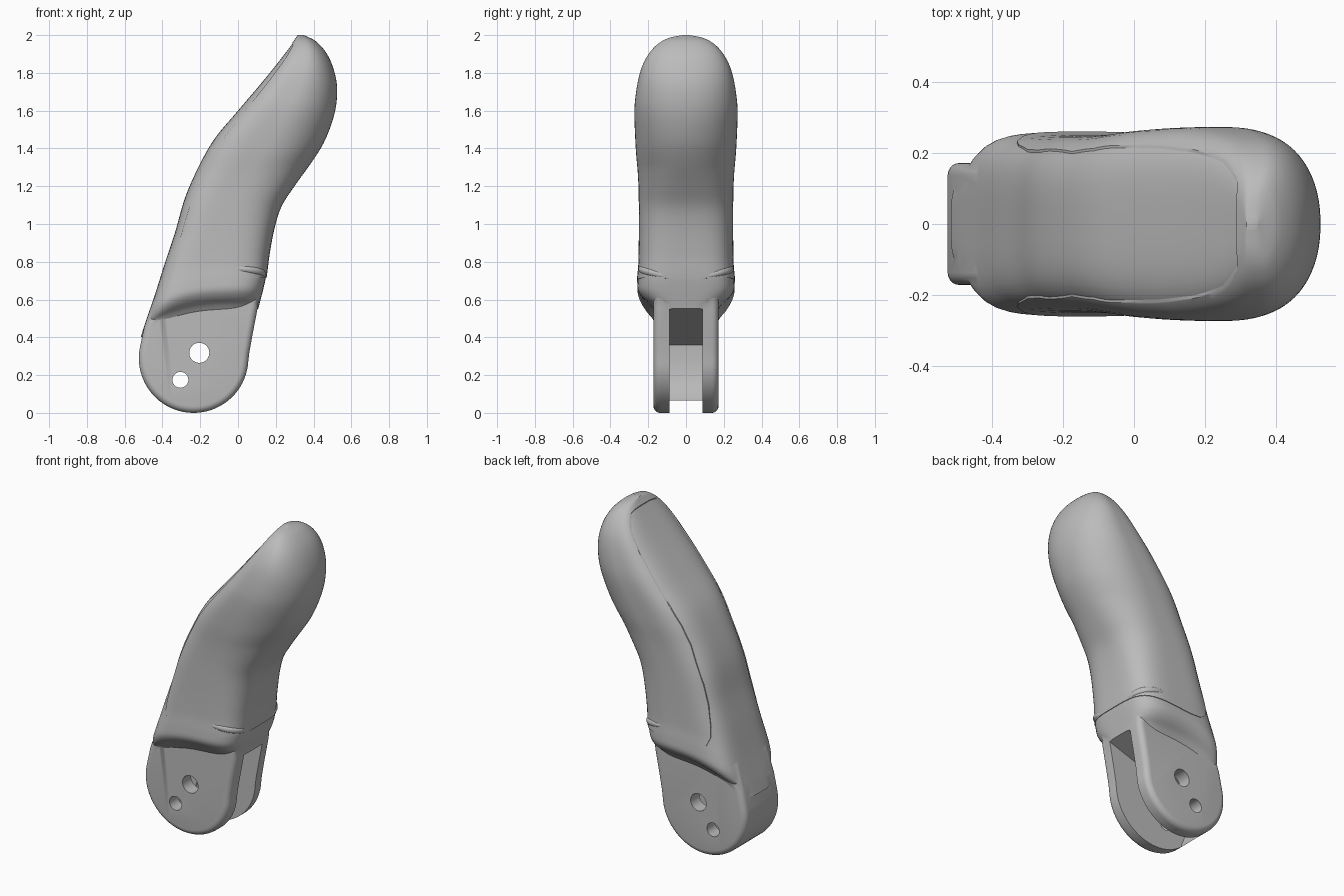
import bpy, bmesh, math

if "Cube" in bpy.data.objects:
    bpy.data.objects.remove(bpy.data.objects["Cube"], do_unlink=True)

grey = bpy.data.materials.new("satin_grey")
grey.use_nodes = True
grey.diffuse_color = (0.5, 0.5, 0.5, 1)
grey.node_tree.nodes["Principled BSDF"].inputs["Base Color"].default_value = (0.5, 0.5, 0.5, 1)

# Handle outline by height: rear edge, front edge, half width
REAR = [(.4, -.515), (.48, -.49), (.62, -.442), (.8, -.385), (.95, -.335), (1.14, -.28), (1.3, -.21),
        (1.45, -.125), (1.6, 0), (1.78, .152), (1.9, .247), (1.96, .292), (2, .32)]
FRONT = [(.4, .075), (.56, .11), (.66, .135), (.72, .148), (.85, .165), (1, .195), (1.1, .23), (1.2, .295),
         (1.34, .395), (1.44, .455), (1.58, .506), (1.7, .521), (1.8, .508), (1.9, .467), (1.97, .405), (2, .345)]
WIDTH = [(.54, .165), (.58, .195), (.61, .23), (.65, .255), (.7, .256), (.8, .248), (1.1, .246), (1.25, .25),
         (1.4, .262), (1.6, .269), (1.7, .26), (1.8, .24), (1.87, .212), (1.93, .17), (1.97, .12),
         (1.99, .07), (2, .012)]


def smooth(keys, z):
    """Smooth interpolation through (height, value) keys."""
    z = min(max(z, keys[0][0]), keys[-1][0])
    i = max(k for k in range(len(keys) - 1) if keys[k][0] <= z)

    def slope(k):
        a, b = keys[max(k - 1, 0)], keys[min(k + 1, len(keys) - 1)]
        return (b[1] - a[1]) / (b[0] - a[0])
    (z0, v0), (z1, v1) = keys[i], keys[i + 1]
    h = z1 - z0
    t = (z - z0) / h
    return (v0 * (1 + 2 * t) * (1 - t) ** 2 + v1 * t * t * (3 - 2 * t)
            + h * slope(i) * t * (1 - t) ** 2 - h * slope(i + 1) * t * t * (1 - t))


def skin(z, angle, off=0):
    """Point on the handle surface: squarish at the rear, round at the front."""
    c, s = math.cos(angle), math.sin(angle)
    squareness = min(max((1.3 - z) / .6, 0), 1)
    n = 3.6 + squareness if c < 0 else 2.2 + 1.8 * squareness
    r = (abs(c) ** n + abs(s) ** n) ** (-1 / n)
    # the lower shoulder dips toward the rear
    drop = .14 * max(0, 1 - (z - .54) / .35)
    zz = z - drop * ((1 - c * r) / 2) ** 4
    rear, front = smooth(REAR, zz), smooth(FRONT, zz)
    mid, half = (rear + front) / 2, (front - rear) / 2 + off
    return mid + half * c * r, (smooth(WIDTH, z) + off) * s * r, zz


def make(name, bm):
    bmesh.ops.recalc_face_normals(bm, faces=bm.faces)
    mesh = bpy.data.meshes.new(name)
    bm.to_mesh(mesh)
    bm.free()
    ob = bpy.data.objects.new(name, mesh)
    bpy.context.collection.objects.link(ob)
    mesh.materials.append(grey)
    return ob


def loft(name, off, rings=90, sides=72):
    bm = bmesh.new()
    loops = []
    for k in range(rings + 1):
        z = .54 + 1.46 * (1 - math.cos(math.pi * k / rings)) / 2
        inset = -.03 if k == 0 else off
        loops.append([bm.verts.new(skin(z, math.tau * j / sides, inset)) for j in range(sides)])
    for a, b in zip(loops, loops[1:]):
        for j in range(sides):
            i = (j + 1) % sides
            bm.faces.new((a[j], a[i], b[i], b[j]))
    bm.faces.new(loops[0])
    bm.faces.new(loops[-1])
    return make(name, bm)


def slab(name, outline, half):
    """Outline in x, z pushed out to both sides in y."""
    bm = bmesh.new()
    face = bm.faces.new([bm.verts.new((x, -half, z)) for x, z in outline])
    new = bmesh.ops.extrude_face_region(bm, geom=[face])["geom"]
    bmesh.ops.translate(bm, vec=(0, 2 * half, 0), verts=[v for v in new if isinstance(v, bmesh.types.BMVert)])
    return make(name, bm)


def activate(ob):
    bpy.ops.object.select_all(action='DESELECT')
    ob.select_set(True)
    bpy.context.view_layer.objects.active = ob


def combine(ob, other, operation):
    activate(ob)
    mod = ob.modifiers.new("combine", 'BOOLEAN')
    mod.operation, mod.object, mod.solver = operation, other, 'EXACT'
    bpy.ops.object.modifier_apply(modifier=mod.name)
    bpy.data.objects.remove(other, do_unlink=True)


def circle(x, z, r, start=0, end=360, n=40):
    return [(x + r * math.cos(math.radians(start + (end - start) * k / n)),
             z + r * math.sin(math.radians(start + (end - start) * k / n))) for k in range(n)]


# Fork end with rounded outer edges
fork = slab("fork", circle(-.235, .29, .29, 168, 362) +
            [(.06, .32), (.078, .42), (.105, .56), (.115, .66), (-.41, .66), (-.447, .6), (-.495, .46)], .172)
activate(fork)
bevel = fork.modifiers.new("round", 'BEVEL')
bevel.width, bevel.segments, bevel.limit_method, bevel.angle_limit = .035, 5, 'ANGLE', math.radians(60)
bpy.ops.object.modifier_apply(modifier=bevel.name)

# Handle core joined to the fork, then slot and pin holes cut
core = loft("handle_core", 0)
combine(core, fork, 'UNION')
slot = [(-.41, -.1), (-.42, .08), (-.445, .14), (-.46, .2), (-.468, .28), (-.465, .36),
        (.11, .553), (.3, .617), (.3, -.1)]
combine(core, slab("slot_cutter", slot, .088), 'DIFFERENCE')
for x, z, r in ((-.205, .318, .053), (-.305, .175, .042)):
    combine(core, slab("hole_cutter", circle(x, z, r), .4), 'DIFFERENCE')

# Grip cover, trimmed along the seam around the rear panel
grip = loft("grip_cover", .004)
seam = [(.3, .715), (.1, .715), (0, .708), (-.2, .69), (-.27, .695), (-.31, .72), (-.33, .77), (-.325, .83),
        (-.3, .95), (-.265, 1.07), (-.225, 1.17), (-.175, 1.29), (-.115, 1.4), (-.05, 1.49), (.03, 1.59),
        (.17, 1.765), (.25, 1.875), (.29, 1.945), (.28, 2.1), (.8, 2.1), (.8, .715)]
combine(grip, slab("seam_cutter", seam, .5), 'INTERSECT')

for ob in (core, grip):
    activate(ob)
    bpy.ops.object.shade_smooth_by_angle(angle=math.radians(32))

# Finger ridges wrapping from each side to the front edge
for name, side in (("left_ridge", 1), ("right_ridge", -1)):
    curve = bpy.data.curves.new(name, 'CURVE')
    curve.dimensions = '3D'
    curve.bevel_depth, curve.bevel_resolution = .024, 4
    line = curve.splines.new('NURBS')
    line.points.add(8)
    for k, p in enumerate(line.points):
        t = k / 8
        x, y, z = skin(.765 - .055 * t ** 2, math.radians(75 - 58 * t) * side, -.008)
        p.co = (x, y, z, 1)
        p.radius = .25 + .75 * math.sin(math.pi * t)
    line.use_endpoint_u = True
    line.order_u = 4
    curve.use_fill_caps = True
    curve.materials.append(grey)
    bpy.context.collection.objects.link(bpy.data.objects.new(name, curve))
